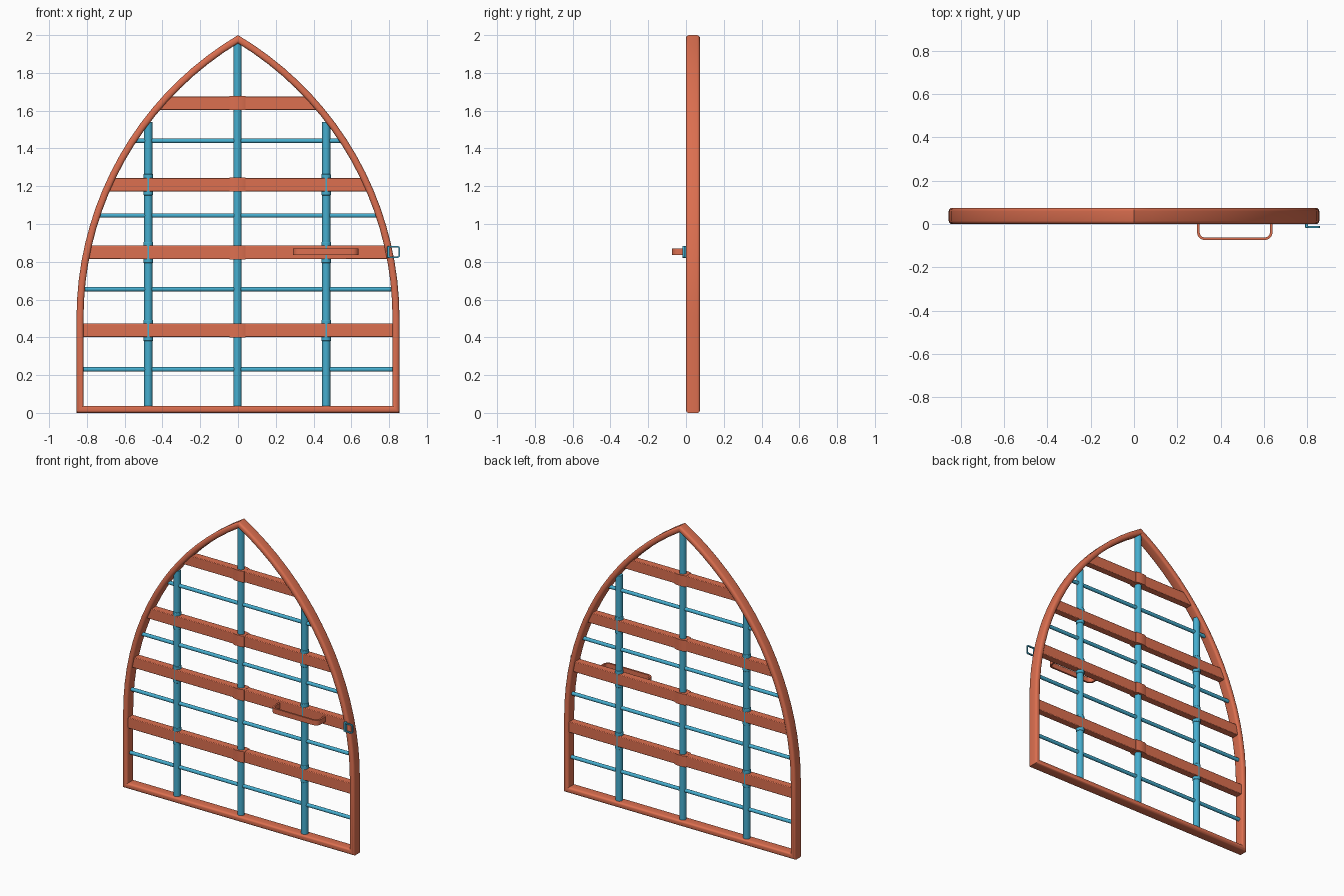
import bpy, bmesh, math

if "Cube" in bpy.data.objects:
    bpy.data.objects.remove(bpy.data.objects["Cube"])

R, CX, CZ, HALF = 1.743, 0.888, 0.5, 0.855   # pointed arch geometry
YC = 0.037                                   # middle of the gate thickness


def material(name, rgb):
    m = bpy.data.materials.new(name)
    m.diffuse_color = (*rgb, 1)
    m.use_nodes = True
    m.node_tree.nodes["Principled BSDF"].inputs["Base Color"].default_value = m.diffuse_color
    return m


RED = material("red_paint", (0.72, 0.16, 0.08))
BLUE = material("blue_paint", (0.06, 0.42, 0.62))


def finish(name, bm, mat, bevel=0, smooth=True):
    bmesh.ops.recalc_face_normals(bm, faces=bm.faces)
    me = bpy.data.meshes.new(name)
    bm.to_mesh(me)
    bm.free()
    me.materials.append(mat)
    ob = bpy.data.objects.new(name, me)
    bpy.context.collection.objects.link(ob)
    if bevel:
        b = ob.modifiers.new("bevel", 'BEVEL')
        b.width, b.segments = bevel, 2
    if smooth:
        bpy.ops.object.select_all(action='DESELECT')
        ob.select_set(True)
        bpy.context.view_layer.objects.active = ob
        bpy.ops.object.shade_smooth_by_angle(angle=math.radians(35))
    return ob


def bridge(bm, loops, close):
    rings = [[bm.verts.new(p) for p in lp] for lp in loops]
    n = len(rings[0])
    pairs = list(zip(rings, rings[1:])) + ([(rings[-1], rings[0])] if close else [])
    for a, b in pairs:
        for i in range(n):
            j = (i + 1) % n
            bm.faces.new((a[i], a[j], b[j], b[i]))
    if not close:
        bm.faces.new(rings[0])
        bm.faces.new(rings[-1])


def prism_y(name, pts, y0, y1, mat, bevel=0):
    bm = bmesh.new()
    bridge(bm, [[(x, y, z) for x, z in pts] for y in (y0, y1)], False)
    return finish(name, bm, mat, bevel)


def prism_z(name, pts, z0, z1, mat, bevel=0):
    bm = bmesh.new()
    bridge(bm, [[(x, y, z) for x, y in pts] for z in (z0, z1)], False)
    return finish(name, bm, mat, bevel)


def circle(cx, cy, r, n=20):
    return [(cx + r * math.cos(2 * math.pi * i / n),
             cy + r * math.sin(2 * math.pi * i / n)) for i in range(n)]


def arch(d, n=18):
    """Gate outline moved inward by d: right side, apex, left side."""
    r = R - d
    end = math.acos(CX / r)
    right = [(HALF - d, d)] + [(r * math.cos(end * i / n) - CX,
                                CZ + r * math.sin(end * i / n)) for i in range(n)]
    apex = [(0, CZ + r * math.sin(end))]
    return right + apex + [(-x, z) for x, z in reversed(right)]


def half_width(z, d=0.024):
    return HALF - d if z < CZ else math.sqrt((R - d) ** 2 - (z - CZ) ** 2) - CX


def rounded(w, h, r, n=4):
    pts = []
    for k, (cx, cy) in enumerate([(w - r, h - r), (r, h - r), (r, r), (w - r, r)]):
        for i in range(n + 1):
            a = math.pi / 2 * (k + i / n)
            pts.append((cx + r * math.cos(a), cy + r * math.sin(a)))
    return pts


# outer arched frame: rounded section swept around the outline
bm = bmesh.new()
bridge(bm, [[(x, y, z) for x, z in arch(d)] for d, y in rounded(0.037, 0.074, 0.015)], True)
finish("arched_frame", bm, RED)

# upright poles
prism_z("centre_pole", circle(-0.003, YC, 0.022), 0.02, 1.975, BLUE)
for side, x in (("left", -0.475), ("right", 0.467)):
    prism_z(side + "_pole", circle(x, YC, 0.022), 0.02, 1.54, BLUE)

# wide rails with a clamp on the centre pole and collars on the side poles
for n, z in enumerate((0.437, 0.85, 1.208, 1.64), 1):
    a, b = z - 0.036, z + 0.036
    wa, wb = half_width(a), half_width(b)
    prism_y(f"rail_{n}", [(-wa, a), (wa, a), (wb, b), (-wb, b)],
            YC - 0.025, YC + 0.025, RED, 0.004)
    clamp = [(sx * x - 0.003, YC + sy * y) for sx, sy, x, y in
             ((1, 1, .042, .027), (1, 1, .02, .034), (-1, 1, .02, .034), (-1, 1, .042, .027),
              (-1, -1, .042, .027), (-1, -1, .02, .034), (1, -1, .02, .034), (1, -1, .042, .027))]
    prism_z(f"rail_clamp_{n}", clamp, z - 0.037, z + 0.037, RED)
    if n < 4:
        for x in (-0.475, 0.467):
            prism_z(f"pole_collar_{n}", circle(x, YC, 0.0255), z - 0.056, z + 0.056, BLUE, 0.003)

# thin round cross bars
for n, z in enumerate((0.23, 0.655, 1.045, 1.44), 1):
    w = half_width(z)
    bm = bmesh.new()
    bridge(bm, [[(x, y, q) for y, q in circle(YC, z, 0.012, 14)] for x in (-w, w)], False)
    finish(f"cross_bar_{n}", bm, BLUE)


def handle_side(d, r):
    """Half of the U shaped handle outline moved inward by d."""
    pts = [(0.174 - d, 0.016)]
    for i in range(6):
        a = math.pi / 2 * i / 5
        pts.append((0.174 - d - r + r * math.cos(a), -0.074 + d + r - r * math.sin(a)))
    return pts


# pull handle bent from flat strip
outer, inner = handle_side(0, 0.035), handle_side(0.012, 0.023)
u = outer + [(-x, y) for x, y in reversed(outer)]
v = inner + [(-x, y) for x, y in reversed(inner)]
bm = bmesh.new()
bridge(bm, [[(0.465 + p[0], p[1], 0.836), (0.465 + q[0], q[1], 0.836),
             (0.465 + q[0], q[1], 0.87), (0.465 + p[0], p[1], 0.87)]
            for p, q in zip(u, v)], False)
finish("pull_handle", bm, RED)

# latch: thin rounded loop on a short mounting tab
bm = bmesh.new()
big, small = rounded(0.066, 0.062, 0.012), rounded(0.05, 0.046, 0.006)
o = [(0.792 + x, 0.821 + z) for x, z in big]
i = [(0.800 + x, 0.829 + z) for x, z in small]
bridge(bm, [[(x, y, z) for x, z in lp] for lp, y in
            ((o, -0.018), (o, -0.009), (i, -0.009), (i, -0.018))], True)
finish("latch_loop", bm, BLUE)
prism_y("latch_tab", [(0.79, 0.821), (0.803, 0.821), (0.803, 0.883), (0.79, 0.883)],
        -0.018, 0.012, BLUE, 0.002)
